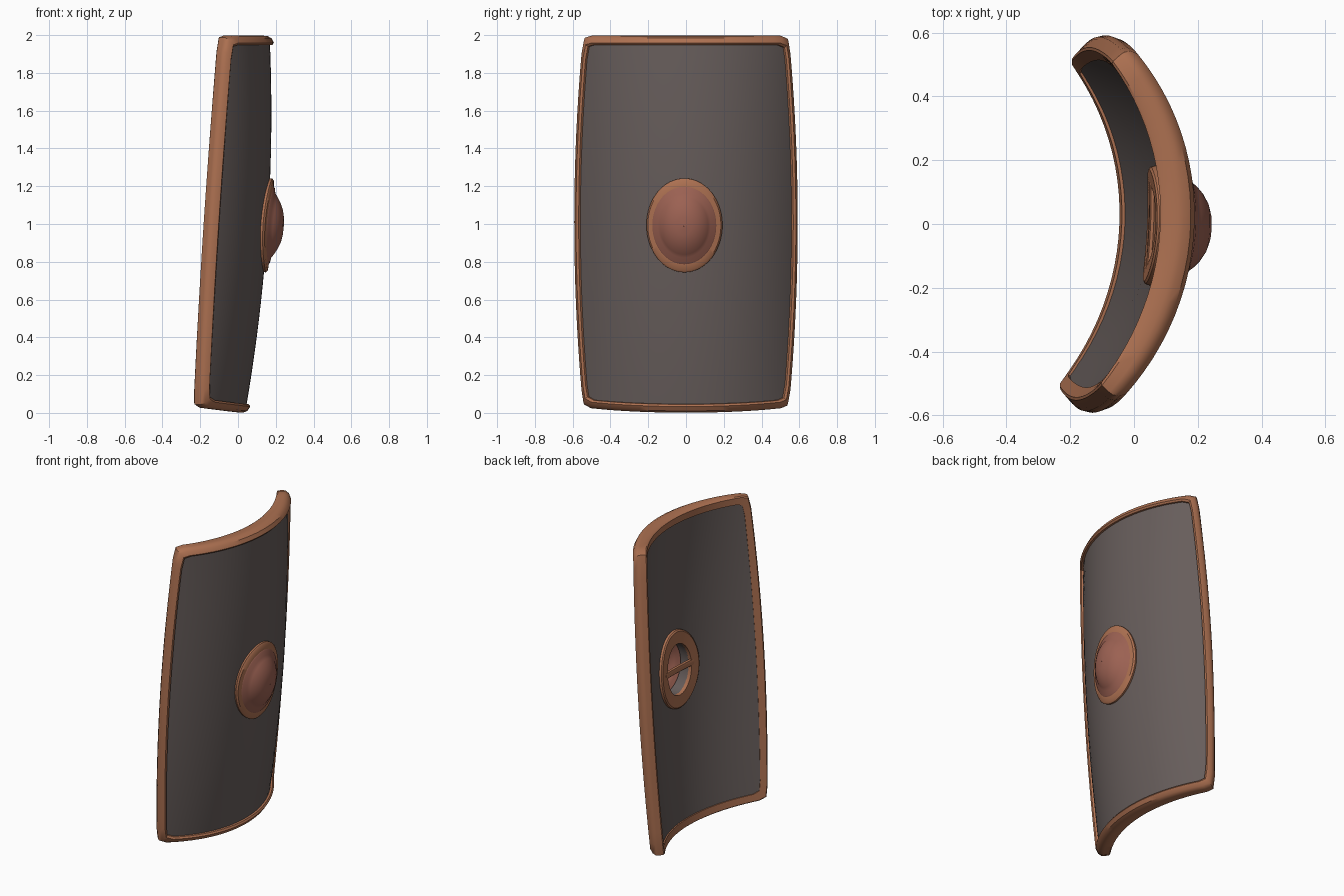
import bpy, bmesh, math
from mathutils import Vector

if "Cube" in bpy.data.objects:
    bpy.data.objects.remove(bpy.data.objects["Cube"])


def material(name, rgb):
    m = bpy.data.materials.new(name)
    m.diffuse_color = (*rgb, 1)
    m.use_nodes = True
    m.node_tree.nodes["Principled BSDF"].inputs["Base Color"].default_value = m.diffuse_color
    return m


BOARD = material("dark grey board", (0.135, 0.110, 0.105))
RIM = material("tan bronze trim", (0.42, 0.165, 0.083))
BOSS = material("red copper boss", (0.33, 0.12, 0.085))
THICK = 0.075


def face_point(s, t):
    """Front face of the shield: s runs across (-1..1), t runs up (-1..1)."""
    bow = 1 - t * t
    w, d = 0.548 + 0.046 * bow, 0.215 + 0.07 * bow
    r = (w * w + d * d) / (2 * d)
    ang = math.asin(w / r) * s
    y = r * math.sin(ang)
    x = 0.102 + 0.065 * t + 0.055 * bow - r * (1 - math.cos(ang)) + 0.035 * y
    low, high = -0.003 + 0.03 * s * s, 1.998
    return Vector((x, y, low + (high - low) * (t + 1) / 2))


def surf(s, t, h=0.0):
    """Point at height h above the front face (negative = into the board)."""
    e = 0.001
    n = (face_point(s + e, t) - face_point(s - e, t)).cross(
        face_point(s, t + e) - face_point(s, t - e)).normalized()
    if h < 0:                       # the board thins towards its sides
        h *= 1 - 0.3 * s * s
    return face_point(s, t) + n * h


def loft(name, rows, mat, ring=False, caps=False):
    """Skin closed loops of points; ring joins the last loop to the first."""
    bm = bmesh.new()
    vs = [[bm.verts.new(p) for p in row] for row in rows]
    n = len(vs[0])
    pairs = list(zip(vs, vs[1:])) + ([(vs[-1], vs[0])] if ring else [])
    for a, b in pairs:
        for i in range(n):
            j = (i + 1) % n
            bm.faces.new((a[i], a[j], b[j], b[i]))
    if caps:
        bm.faces.new(vs[0])
        bm.faces.new(vs[-1])
    bmesh.ops.recalc_face_normals(bm, faces=bm.faces)
    me = bpy.data.meshes.new(name)
    bm.to_mesh(me)
    bm.free()
    me.materials.append(mat)
    ob = bpy.data.objects.new(name, me)
    bpy.context.collection.objects.link(ob)
    bpy.ops.object.select_all(action='DESELECT')
    ob.select_set(True)
    bpy.context.view_layer.objects.active = ob
    bpy.ops.object.shade_smooth_by_angle(angle=math.radians(35))
    return ob


# Rectangular outline, with slightly blunted corners
N = 24
outline = []
for k in range(4):
    for i in range(N):
        a = -1 + 2 * i / N
        p = (0.985, -0.99) if i == 0 else (1, a)
        for _ in range(k):
            p = (-p[1], p[0])
        outline.append(p)


def ellipse(ry, rz):
    pts = []
    for s, t in outline:
        th = math.atan2(t, s)
        pts.append((-0.012 + ry / 0.69 * math.cos(th), -0.004 + rz / 0.995 * math.sin(th)))
    return pts


def oval_rows(sections):
    return [[surf(s, t, h) for s, t in ellipse(ry, rz)] for ry, rz, h in sections]


# Curved board with an oval hand hole
hole = ellipse(0.135, 0.165)


def board_row(f, h):
    return [surf(a[0] + (b[0] * 0.985 - a[0]) * f, a[1] + (b[1] * 0.99 - a[1]) * f, h)
            for a, b in zip(hole, outline)]


steps = [i / 10 for i in range(11)]
loft("board", [board_row(f, 0) for f in steps]
     + [board_row(f, -THICK) for f in reversed(steps)], BOARD, ring=True)

# Edge trim: cross-section of (inset, height), swept round the outline
section = [(0.05, -0.005), (0.05, 0.012), (0.04, 0.021), (0.015, 0.010), (0.002, -0.012),
           (0, -0.03), (0, -THICK), (0.006, -THICK - 0.01), (0.05, -THICK - 0.01),
           (0.05, -THICK + 0.005)]
loft("edge_trim", [[surf(s * (1 - a / 0.64), t * (1 - a), h) for s, t in outline]
                   for a, h in section], RIM, ring=True)

# Front and back oval rings
loft("front_ring", oval_rows([(0.203, 0.247, -0.005), (0.203, 0.247, 0.012), (0.193, 0.236, 0.02),
                              (0.165, 0.2, 0.022), (0.165, 0.2, -0.005)]), RIM, ring=True)
loft("back_ring", oval_rows([(0.213, 0.25, -THICK + 0.005), (0.213, 0.25, -THICK - 0.015),
                             (0.205, 0.242, -THICK - 0.022), (0.135, 0.165, -THICK - 0.024),
                             (0.135, 0.165, -THICK + 0.005)]), RIM, ring=True)

# Hollow domed boss
dome = [(0.17, 0.206, 0.02), (0.162, 0.197, 0.027), (0.136, 0.168, 0.032), (0.122, 0.15, 0.045),
        (0.1, 0.122, 0.061), (0.07, 0.086, 0.076), (0.038, 0.046, 0.084), (0.002, 0.002, 0.086)]
inner = [(ry * 0.93, rz * 0.93, h - 0.012) for ry, rz, h in reversed(dome)]
loft("boss", oval_rows(dome + inner), BOSS, ring=True)

# Hand grip across the back of the hole
grip = []
for i in range(13):
    u = -1 + i / 6
    s, h = -0.012 + u * 0.23, -THICK - 0.014 - 0.008 * (1 - u * u)
    grip.append([surf(s, 0.024 * math.cos(a), h + 0.013 * math.sin(a))
                 for a in (math.pi * q / 4 for q in range(8))])
loft("hand_grip", grip, RIM, caps=True)
